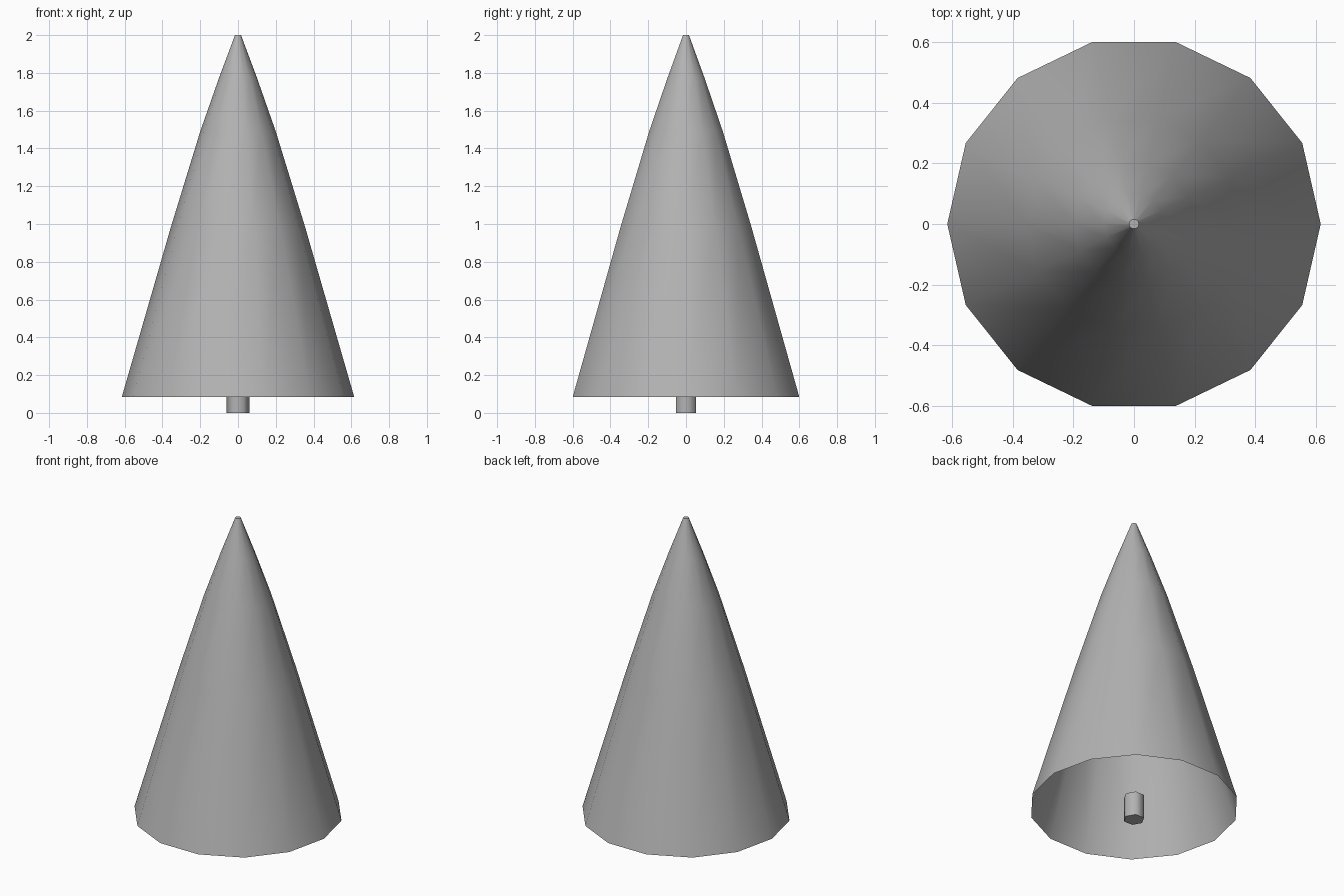
import bpy, bmesh, math

if "Cube" in bpy.data.objects:
    bpy.data.objects.remove(bpy.data.objects["Cube"])

grey = bpy.data.materials.new("neutral grey")
grey.diffuse_color = (0.45, 0.45, 0.45, 1)
grey.use_nodes = True
grey.node_tree.nodes["Principled BSDF"].inputs["Base Color"].default_value = grey.diffuse_color


def lathe(name, profile, sides, cap_bottom, cap_top):
    """Revolve (radius, height) points around z, with optional end caps."""
    bm = bmesh.new()
    rings = []
    for r, z in profile:
        angles = [2 * math.pi * i / sides for i in range(sides)]
        rings.append([bm.verts.new((r * math.cos(a), r * math.sin(a), z)) for a in angles])
    for low, high in zip(rings, rings[1:]):
        for i in range(sides):
            j = (i + 1) % sides
            bm.faces.new((low[i], low[j], high[j], high[i]))
    if cap_bottom:
        bm.faces.new(rings[0][::-1])
    if cap_top:
        bm.faces.new(rings[-1])
    mesh = bpy.data.meshes.new(name)
    bm.to_mesh(mesh)
    bm.free()
    mesh.materials.append(grey)
    obj = bpy.data.objects.new(name, mesh)
    bpy.context.collection.objects.link(obj)
    bpy.ops.object.select_all(action='DESELECT')
    obj.select_set(True)
    bpy.context.view_layer.objects.active = obj
    bpy.ops.object.shade_smooth_by_angle(angle=math.radians(61))
    return obj


# Hollow foliage cone, open underneath, slightly bulging towards the tip
lathe("foliage", [(0.615, 0.085), (0.355, 0.985), (0.2, 1.49), (0.1, 1.775), (0.016, 2.0)],
      14, False, True)

# Short hexagonal trunk poking out below the foliage
lathe("trunk", [(0.062, 0.0), (0.062, 0.155)], 6, True, True)
